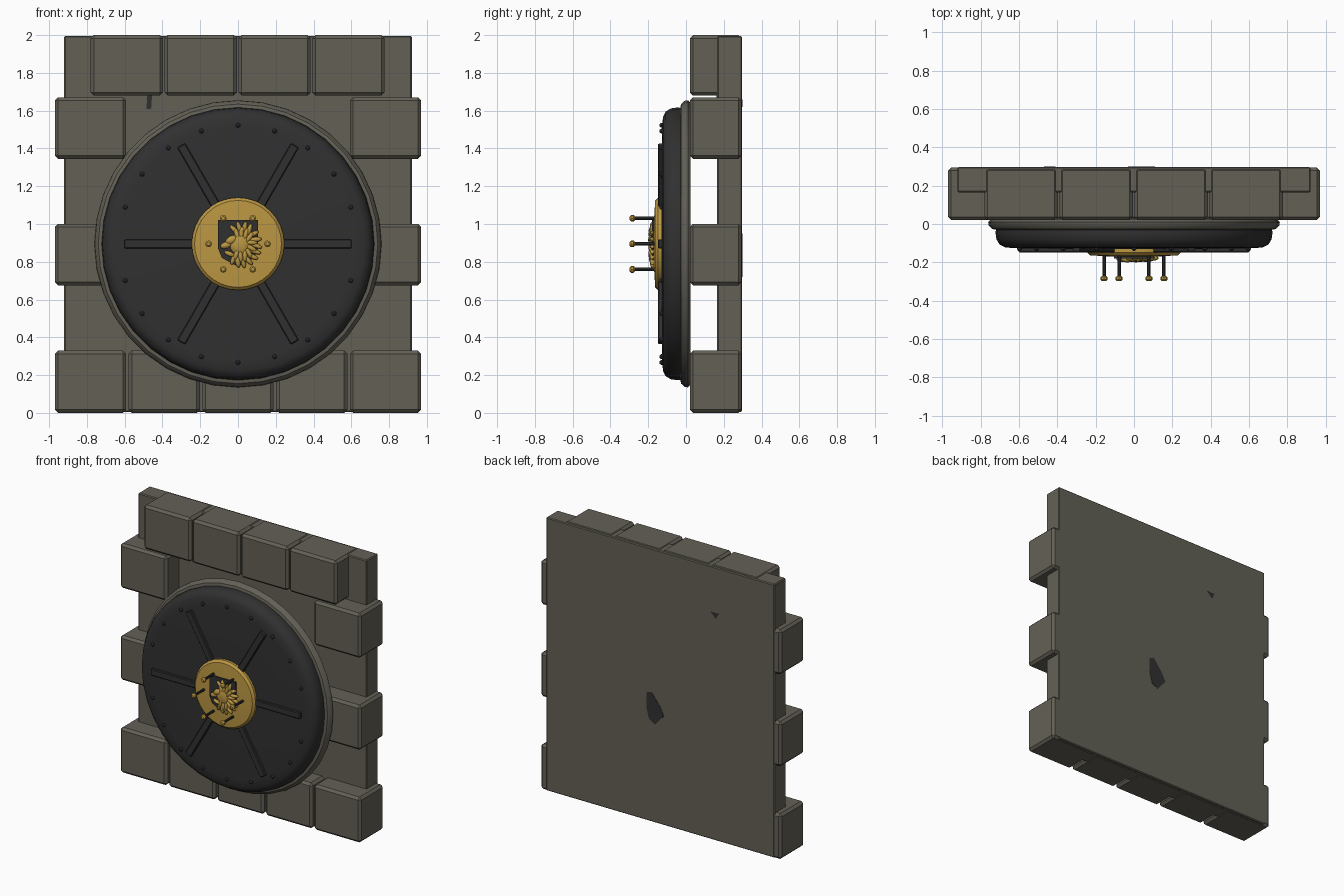
import bpy, bmesh, random
from math import sin, cos, pi, radians
from mathutils import Matrix, Vector

cube = bpy.data.objects.get("Cube")
if cube:
    bpy.data.objects.remove(cube, do_unlink=True)

HUB = Vector((0, 0, 0.895))      # centre of the round door
random.seed(4)


def material(name, rgb, rough):
    m = bpy.data.materials.new(name)
    m.use_nodes = True
    m.diffuse_color = (*rgb, 1)
    shader = m.node_tree.nodes["Principled BSDF"]
    shader.inputs["Base Color"].default_value = (*rgb, 1)
    shader.inputs["Roughness"].default_value = rough
    return m


STONE = material("grey stone", (0.125, 0.118, 0.092), 0.8)
IRON = material("dark iron", (0.03, 0.03, 0.031), 0.6)
GOLD = material("gold", (0.50, 0.31, 0.055), 0.5)


def finish(name, bm, mat, smooth=True):
    bmesh.ops.recalc_face_normals(bm, faces=bm.faces)
    me = bpy.data.meshes.new(name)
    bm.to_mesh(me)
    bm.free()
    me.materials.append(mat)
    if smooth:
        me.polygons.foreach_set("use_smooth", [True] * len(me.polygons))
        me.set_sharp_from_angle(angle=radians(35))
    ob = bpy.data.objects.new(name, me)
    bpy.context.collection.objects.link(ob)
    return ob


def box(name, lo, hi, mat, bevel=0.0, turn=0.0, origin=(0, 0, 0)):
    lo, hi = Vector(lo), Vector(hi)
    bm = bmesh.new()
    bmesh.ops.create_cube(bm, size=1)
    bmesh.ops.scale(bm, vec=hi - lo, verts=bm.verts)
    bmesh.ops.translate(bm, vec=(lo + hi) / 2, verts=bm.verts)
    if bevel:
        bmesh.ops.bevel(bm, geom=bm.edges[:], offset=bevel, segments=1, affect='EDGES')
    bm.transform(Matrix.Translation(origin) @ Matrix.Rotation(turn, 4, 'Y'))
    return finish(name, bm, mat, False)


def lathe(name, profile, centre, sides, mat):
    """Turn a (radius, y) profile around the y axis and cap both ends."""
    bm = bmesh.new()
    rings = [[bm.verts.new((centre[0] + r * cos(2 * pi * i / sides), y,
                            centre[2] + r * sin(2 * pi * i / sides)))
              for i in range(sides)] for r, y in profile]
    for a, b in zip(rings, rings[1:]):
        for i in range(sides):
            j = (i + 1) % sides
            bm.faces.new((a[i], a[j], b[j], b[i]))
    bm.faces.new(rings[0])
    bm.faces.new(rings[-1])
    return finish(name, bm, mat)


def plate(name, outline, y, depth, mat):
    """Extrude an (x, z) outline along y."""
    bm = bmesh.new()
    face = bm.faces.new([bm.verts.new((x, y, z)) for x, z in outline])
    new = bmesh.ops.extrude_face_region(bm, geom=[face])["geom"]
    bmesh.ops.translate(bm, vec=(0, depth, 0),
                        verts=[v for v in new if isinstance(v, bmesh.types.BMVert)])
    return finish(name, bm, mat, False)


def add_blob(bm, x, z, y, sx, sz, sy, turn=0.0):
    m = (Matrix.Translation((x, y, z)) @ Matrix.Rotation(turn, 4, 'Y')
         @ Matrix.Diagonal((sx, sy, sz, 1)))
    bmesh.ops.create_icosphere(bm, subdivisions=2, radius=1, matrix=m)


def polar(angle, r):
    return HUB + Vector((r * cos(angle), 0, r * sin(angle)))


# Stone wall: back slab and raised blocks
box("wall_slab", (-0.92, 0.165, 0.005), (0.92, 0.297, 1.995), STONE, 0.006)


def block(name, x0, x1, z0, z1):
    box(name, (x0, 0.02, z0), (x1, 0.295, z1), STONE, 0.017)


for i in range(4):
    x = -0.78 + 0.391 * i
    block(f"top_block_{i + 1}", x, x + 0.383, 1.68, 2.0)
for i in range(5):
    x = -0.97 + 0.3905 * i
    block(f"bottom_block_{i + 1}", x, x + 0.378, 0.0, 0.33)
for row, z in (("middle", 0.675), ("upper", 1.345)):
    block(row + "_right_block", -0.97, -0.592, z, z + 0.325)
    block(row + "_left_block", 0.592, 0.97, z, z + 0.325)

# Dark flaws in the stone
plate("back_flaw", [(0.11, 0.94), (0.07, 0.95), (0.0, 0.86), (-0.03, 0.80),
                    (0.04, 0.72), (0.09, 0.75), (0.11, 0.83)], 0.294, 0.005, IRON)
plate("small_back_flaw", [(-0.41, 1.66), (-0.47, 1.66), (-0.45, 1.62)], 0.294, 0.005, IRON)
plate("front_flaw", [(-0.48, 1.68), (-0.455, 1.68), (-0.46, 1.61), (-0.485, 1.61)],
      0.168, -0.006, IRON)

# Round door: rim, iron disc and gold boss
lathe("door_rim", [(0.745, 0.025), (0.76, 0.01), (0.757, -0.008), (0.74, -0.026),
                   (0.71, -0.032)], HUB, 36, STONE)
lathe("door_disc", [(0.715, 0.0), (0.722, -0.045), (0.717, -0.08), (0.70, -0.108),
                    (0.672, -0.122), (0.62, -0.126), (0.3, -0.13)], HUB, 36, IRON)
lathe("gold_boss", [(0.245, -0.12), (0.245, -0.148), (0.23, -0.163), (0.12, -0.17)],
      HUB, 32, GOLD)

# Spokes, and handle rods with gold knobs
for i in range(6):
    a = i * pi / 3
    box(f"spoke_{i + 1}", (0.235, -0.148, -0.024), (0.602, -0.115, 0.024), IRON, 0.005,
        a, HUB)
    p = polar(a, 0.156)
    lathe(f"handle_rod_{i + 1}", [(0.009, -0.15), (0.009, -0.28)], p, 8, IRON)
    lathe(f"handle_knob_{i + 1}", [(0.01, -0.271), (0.018, -0.277), (0.018, -0.29),
                                   (0.01, -0.298)], p, 8, GOLD)

# Rivets around the edge, leaving out those in line with the level spokes
for i in range(20):
    if i % 10:
        lathe(f"rivet_{i + 1}", [(0.013, -0.115), (0.013, -0.132), (0.006, -0.14)],
              polar(i * pi / 10, 0.628), 8, IRON)

# Shield with a maned animal head in relief
plate("shield", [(-0.105, 1.02), (0.105, 1.02), (0.105, 0.87), (0.085, 0.82),
                 (0.0, 0.775), (-0.085, 0.82), (-0.105, 0.87)], -0.165, -0.014, IRON)
mane = bmesh.new()
for ring, r in enumerate((0.075, 0.05)):
    for i in range(13 - 3 * ring):
        a = radians(-125 + i * 245 / (12 - 3 * ring))
        add_blob(mane, 0.02 + r * cos(a), 0.89 + 1.2 * r * sin(a), -0.178 - 0.006 * ring,
                 0.036, 0.013, 0.014, -a + random.uniform(-0.4, 0.4))
finish("head_mane", mane, GOLD)
head = bmesh.new()
add_blob(head, 0.01, 0.895, -0.184, 0.055, 0.06, 0.016)             # skull
add_blob(head, -0.035, 0.915, -0.184, 0.035, 0.022, 0.017, -0.5)    # brow
add_blob(head, -0.063, 0.888, -0.182, 0.032, 0.018, 0.016, -0.3)    # muzzle
add_blob(head, -0.045, 0.842, -0.18, 0.03, 0.013, 0.014, 0.4)       # jaw
add_blob(head, 0.02, 0.965, -0.184, 0.014, 0.022, 0.014, 0.4)       # ear
add_blob(head, 0.0, 0.81, -0.18, 0.016, 0.034, 0.012)               # beard
finish("animal_head", head, GOLD)
